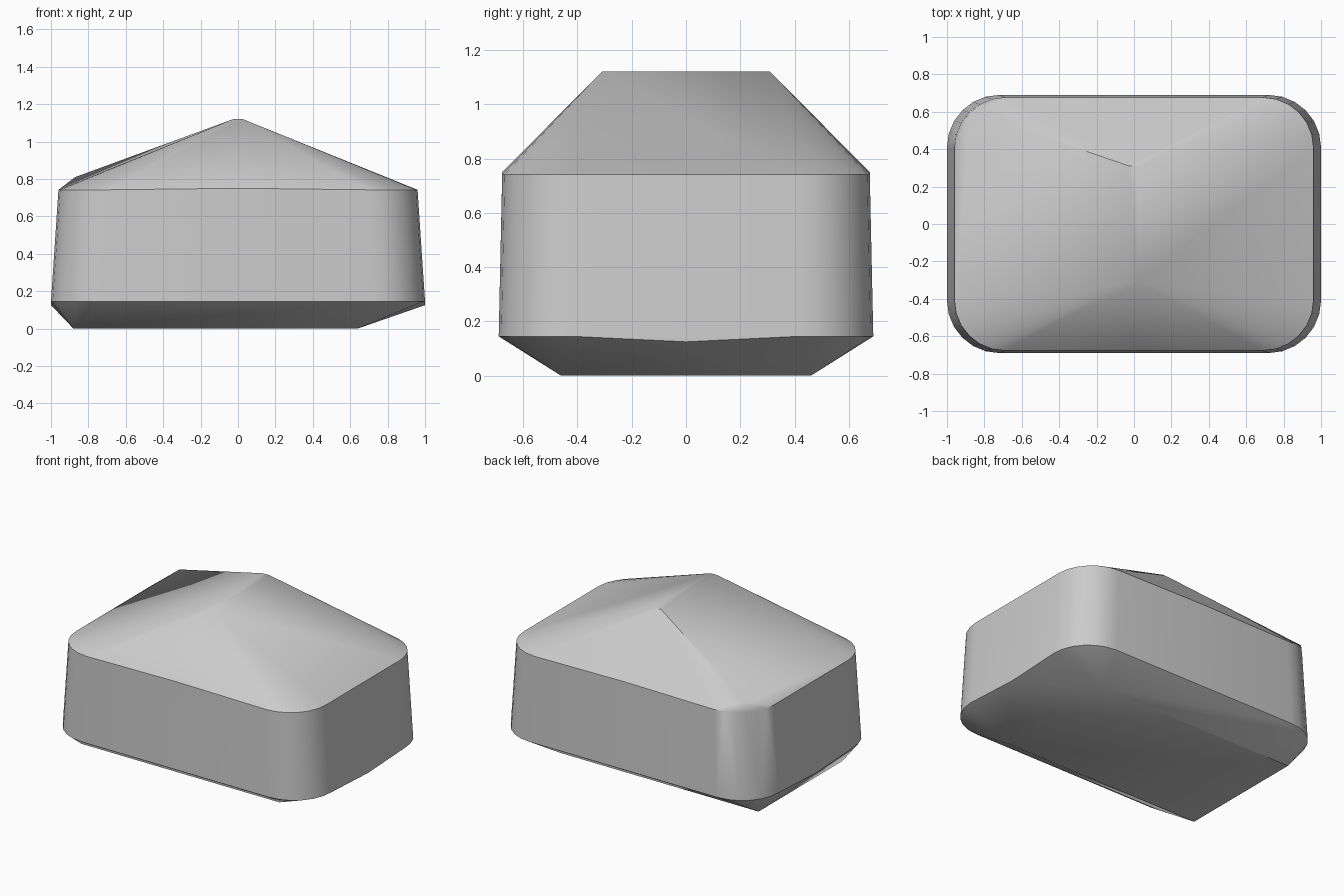
import bpy
import bmesh
from math import cos, sin, pi, radians

cube = bpy.data.objects.get("Cube")
if cube:
    bpy.data.objects.remove(cube, do_unlink=True)

# Plain grey
grey = bpy.data.materials.new("plain_grey")
grey.use_nodes = True
colour = (0.6, 0.6, 0.6, 1)
grey.diffuse_color = colour
grey.node_tree.nodes["Principled BSDF"].inputs["Base Color"].default_value = colour


def rounded_rim(half_x, half_y, radius, z, steps=6):
    """Points of a rectangle with rounded corners at height z."""
    points = []
    for quarter, (sx, sy) in enumerate([(1, 1), (-1, 1), (-1, -1), (1, -1)]):
        for i in range(steps + 1):
            a = (quarter + i / steps) * pi / 2
            points.append((sx * (half_x - radius) + radius * cos(a),
                           sy * (half_y - radius) + radius * sin(a), z))
    return points


# Lower rim, dipping at the middle of both short ends, and narrower eaves
points = rounded_rim(1.0, 0.69, 0.28, 0.145)
points += [(side, 0, 0.125) for side in (-1, 1)]
points += rounded_rim(0.96, 0.677, 0.27, 0.742)
points += [(0, side * 0.677, 0.75) for side in (-1, 1)]

# Blunt roof ridge, and one slightly raised roof corner
points += [(x, y, 1.12) for x in (-0.025, 0.025) for y in (-0.31, 0.31)]
points.append((-0.87, 0.6, 0.81))

# Off-centre flat base
points += [(x, y, 0) for x in (-0.88, 0.64) for y in (-0.46, 0.46)]

# Wrap one closed skin around the rims, ridge and base
bm = bmesh.new()
for p in points:
    bm.verts.new(p)
bmesh.ops.convex_hull(bm, input=bm.verts[:])
bmesh.ops.dissolve_limit(bm, angle_limit=radians(0.5), verts=bm.verts[:], edges=bm.edges[:])
bmesh.ops.recalc_face_normals(bm, faces=bm.faces[:])

mesh = bpy.data.meshes.new("hip_roofed_block")
bm.to_mesh(mesh)
bm.free()
mesh.materials.append(grey)
block = bpy.data.objects.new("hip_roofed_block", mesh)
bpy.context.collection.objects.link(block)

# Smooth corners and hips, crisp eaves and base
bpy.ops.object.select_all(action="DESELECT")
block.select_set(True)
bpy.context.view_layer.objects.active = block
bpy.ops.object.shade_smooth_by_angle(angle=radians(30))
